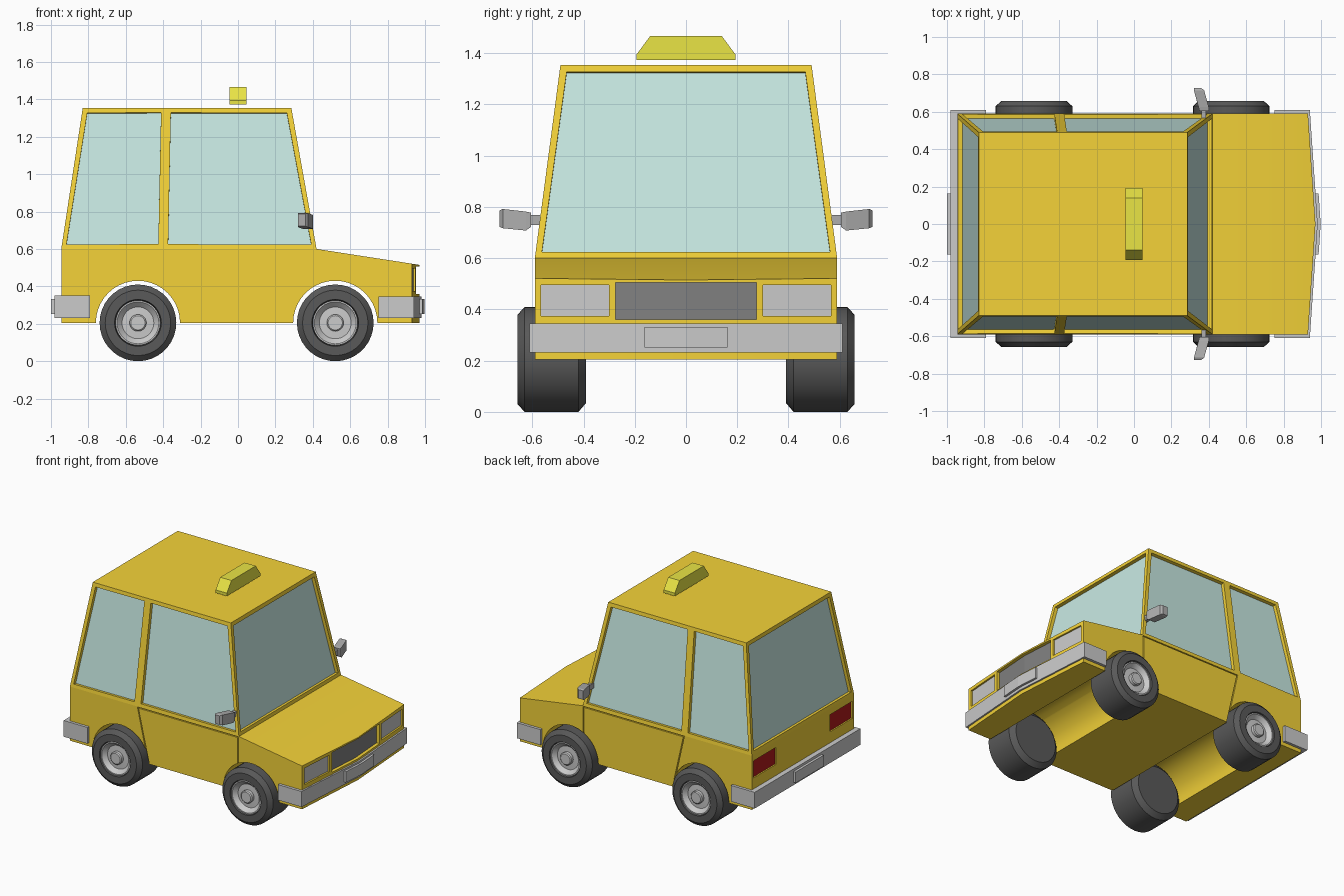
import bpy, bmesh, math
from mathutils import Vector

if "Cube" in bpy.data.objects:
    bpy.data.objects.remove(bpy.data.objects["Cube"])


def material(name, rgb):
    m = bpy.data.materials.new(name)
    m.diffuse_color = (*rgb, 1)
    m.use_nodes = True
    m.node_tree.nodes["Principled BSDF"].inputs["Base Color"].default_value = m.diffuse_color
    return m


YELLOW = material("yellow_paint", (0.91, 0.65, 0.04))
GLASS = material("teal_glass", (0.58, 0.82, 0.77))
BLACK = material("black_rubber", (0.10, 0.10, 0.10))
DARK = material("dark_grille", (0.22, 0.22, 0.22))
SILVER = material("silver", (0.60, 0.60, 0.60))
PALE = material("pale_silver", (0.70, 0.70, 0.70))
MID = material("mid_grey", (0.42, 0.42, 0.42))
RED = material("red_lens", (0.45, 0.01, 0.01))
SIGN = material("sign_yellow", (0.82, 0.78, 0.06))


def finish(bm, name, mat=None, recalc=True):
    if recalc:
        bmesh.ops.recalc_face_normals(bm, faces=bm.faces)
    me = bpy.data.meshes.new(name)
    bm.to_mesh(me)
    bm.free()
    ob = bpy.data.objects.new(name, me)
    bpy.context.collection.objects.link(ob)
    if mat:
        me.materials.append(mat)
    return ob


def activate(ob):
    bpy.ops.object.select_all(action='DESELECT')
    ob.select_set(True)
    bpy.context.view_layer.objects.active = ob


def smooth(ob):
    activate(ob)
    bpy.ops.object.shade_smooth_by_angle(angle=math.radians(30))


def place(axis, a, b, h):
    return {'z': (a, b, h), 'y': (a, h, b), 'x': (h, a, b)}[axis]


def prism_mesh(outline, h0, h1, axis='z'):
    bm = bmesh.new()
    lo, hi = [[bm.verts.new(place(axis, a, b, h)) for a, b in outline] for h in (h0, h1)]
    bm.faces.new(lo)
    bm.faces.new(hi)
    for i in range(len(lo)):
        j = (i + 1) % len(lo)
        bm.faces.new((lo[i], lo[j], hi[j], hi[i]))
    return bm


def prism(name, outline, h0, h1, mat=None, axis='z'):
    return finish(prism_mesh(outline, h0, h1, axis), name, mat)


def rect(a0, a1, b0, b1):
    return [(a0, b0), (a1, b0), (a1, b1), (a0, b1)]


def nose_band(ys, inner, outer):
    """Outline that follows the V-shaped nose between two offsets."""
    def nose(y):
        return 0.97 - 0.068 * abs(y)
    return [(nose(y) + outer, y) for y in ys] + [(nose(y) + inner, y) for y in reversed(ys)]


def cut(ob, cutter):
    mod = ob.modifiers.new("cut", 'BOOLEAN')
    mod.operation, mod.solver, mod.object = 'DIFFERENCE', 'EXACT', cutter
    cutter.hide_render = True
    activate(ob)
    bpy.ops.object.modifier_apply(modifier=mod.name)
    bpy.data.objects.remove(cutter)


# Lower body: plan outline extruded up, then sliced for the sloping bonnet
bm = prism_mesh([(-0.945, -0.59), (0.42, -0.59), (0.93, -0.59), (0.97, 0),
                 (0.93, 0.59), (0.42, 0.59), (-0.945, 0.59)], 0.205, 0.6)
geom = bm.verts[:] + bm.edges[:] + bm.faces[:]
bmesh.ops.bisect_plane(bm, geom=geom, plane_co=(0.42, 0, 0.6), plane_no=(0.085, 0, 0.55),
                       clear_outer=True, dist=1e-5)
bmesh.ops.holes_fill(bm, edges=[e for e in bm.edges if e.is_boundary], sides=0)
body = finish(bm, "car_body", YELLOW)

# Wheel arches
WHEELS = (-0.535, 0.52)
for wx in WHEELS:
    ring = [(wx + 0.225 * math.cos(math.tau * i / 40), 0.205 + 0.225 * math.sin(math.tau * i / 40))
            for i in range(40)]
    cut(body, prism("arch_cutter", ring, -0.8, 0.8, axis='y'))

# Door seams
SEAM = [(-0.309, 0.19), (-0.40, 0.597), (0.418, 0.597), (0.418, 0.38),
        (0.411, 0.38), (0.411, 0.590), (-0.391, 0.590), (-0.30, 0.19)]
for s in (-1, 1):
    cut(body, prism("seam_cutter", SEAM, s * 0.582, s * 0.62, axis='y'))

# Grille in its pocket
GRILLE = [-0.275, 0, 0.275]
cut(body, prism("grille_cutter", nose_band(GRILLE, -0.03, 0.1), 0.36, 0.505))
prism("grille", nose_band(GRILLE, -0.05, -0.024), 0.36, 0.505, DARK)

# Headlights and tail lights in shallow pockets
for s, side in ((-1, "right"), (1, "left")):
    ys = [s * 0.30, s * 0.565]
    cut(body, prism("lamp_cutter", nose_band(ys, -0.02, 0.1), 0.375, 0.495))
    prism("headlight_" + side, nose_band(ys, -0.04, -0.012), 0.375, 0.495, PALE)
    lo, hi = sorted((s * 0.31, s * 0.57))
    cut(body, prism("lamp_cutter", rect(-1.0, -0.925, lo, hi), 0.43, 0.555))
    prism("tail_light_" + side, rect(-0.935, -0.91, lo, hi), 0.43, 0.555, RED)
smooth(body)

# Cabin: tapered shell whose side faces are inset into window openings
bm = bmesh.new()
BOTTOM, TOP = (0.59, 0.6), (0.49, 1.355)
cols = {}
for s in (-1, 1):
    for k, (xb, xt) in enumerate(((-0.945, -0.83), (-0.40, -0.385), (0.42, 0.285))):
        cols[s, k] = (bm.verts.new((xb, s * BOTTOM[0], BOTTOM[1])),
                      bm.verts.new((xt, s * TOP[0], TOP[1])))
walls = [((-1, 0), (-1, 1)), ((-1, 1), (-1, 2)), ((-1, 2), (1, 2)),
         ((1, 2), (1, 1)), ((1, 1), (1, 0)), ((1, 0), (-1, 0))]
panes = [bm.faces.new((cols[a][0], cols[b][0], cols[b][1], cols[a][1])) for a, b in walls]
bm.faces.new([cols[c][1] for c in ((-1, 0), (-1, 1), (-1, 2), (1, 2), (1, 1), (1, 0))])
bm.normal_update()
bmesh.ops.inset_individual(bm, faces=panes, thickness=0.037)
bm.normal_update()
bmesh.ops.inset_individual(bm, faces=panes, thickness=0.0002, depth=-0.024)
pane_coords = [[v.co.copy() for v in f.verts] for f in panes]
bmesh.ops.delete(bm, geom=panes, context='FACES_ONLY')
finish(bm, "cabin_frame", YELLOW, recalc=False)

# Window panes filling the openings
bm = bmesh.new()
for coords in pane_coords:
    bm.faces.new([bm.verts.new(c) for c in coords])
finish(bm, "windows", GLASS, recalc=False)

# Bumpers wrapping round the corners, with blank plates
prism("front_bumper", [(0.75, 0.61), (0.94, 0.61), (0.982, 0), (0.94, -0.61), (0.75, -0.61),
                       (0.75, -0.58), (0.90, -0.58), (0.90, 0.58), (0.75, 0.58)],
      0.232, 0.345, SILVER)
prism("rear_bumper", [(-0.79, 0.61), (-0.982, 0.61), (-0.982, -0.61), (-0.79, -0.61),
                      (-0.79, -0.58), (-0.92, -0.58), (-0.92, 0.58), (-0.79, 0.58)],
      0.232, 0.35, SILVER)
prism("front_plate", nose_band([-0.162, 0, 0.162], -0.01, 0.028), 0.252, 0.332, PALE)
prism("rear_plate", rect(-1.0, -0.97, -0.162, 0.162), 0.252, 0.332, PALE)

# Roof sign
prism("roof_sign", [(-0.193, 1.373), (0.193, 1.373), (0.193, 1.395), (0.14, 1.467),
                    (-0.14, 1.467), (-0.193, 1.395)], -0.045, 0.045, SIGN, axis='x')


# Wheels: lathed tyre and hub
def lathe(name, profile, x, s, mat):
    bm = bmesh.new()
    vs = [bm.verts.new((x + r, s * y, 0.205)) for r, y in profile]
    es = [bm.edges.new(p) for p in zip(vs, vs[1:])]
    bmesh.ops.spin(bm, geom=vs + es, cent=(x, 0, 0.205), axis=(0, 1, 0),
                   angle=math.tau, steps=36)
    bmesh.ops.remove_doubles(bm, verts=bm.verts, dist=1e-4)
    smooth(finish(bm, name, mat))


TYRE = [(0, 0.39), (0.17, 0.39), (0.205, 0.42), (0.205, 0.63), (0.175, 0.657),
        (0.125, 0.657), (0.118, 0.61), (0, 0.61)]
HUB = [(0, 0.605), (0.12, 0.605), (0.12, 0.648), (0.112, 0.648), (0.085, 0.62), (0.045, 0.622),
       (0.045, 0.644), (0.038, 0.65), (0, 0.65)]
for s, side in ((-1, "right"), (1, "left")):
    for wx, end in zip(WHEELS, ("rear", "front")):
        lathe(f"{end}_{side}_tyre", TYRE, wx, s, BLACK)
        lathe(f"{end}_{side}_hub", HUB, wx, s, SILVER)


# Door mirrors: arm and swept head lofted along y
def loft(name, sections, s, mat):
    bm = bmesh.new()
    for y, x0, x1, z0, z1 in sections:
        for x, z in rect(x0, x1, z0, z1):
            bm.verts.new((x, s * y, z))
    bmesh.ops.convex_hull(bm, input=bm.verts[:])
    bmesh.ops.dissolve_limit(bm, angle_limit=0.02, verts=bm.verts[:], edges=bm.edges[:])
    finish(bm, name, mat)


for s, side in ((-1, "right"), (1, "left")):
    loft("mirror_arm_" + side, [(0.55, 0.36, 0.385, 0.73, 0.768),
                                (0.63, 0.36, 0.385, 0.73, 0.768)], s, MID)
    loft("mirror_head_" + side, [(0.605, 0.35, 0.40, 0.722, 0.778),
                                 (0.625, 0.345, 0.40, 0.708, 0.782),
                                 (0.715, 0.32, 0.375, 0.717, 0.792),
                                 (0.727, 0.322, 0.36, 0.722, 0.787)], s, MID)
